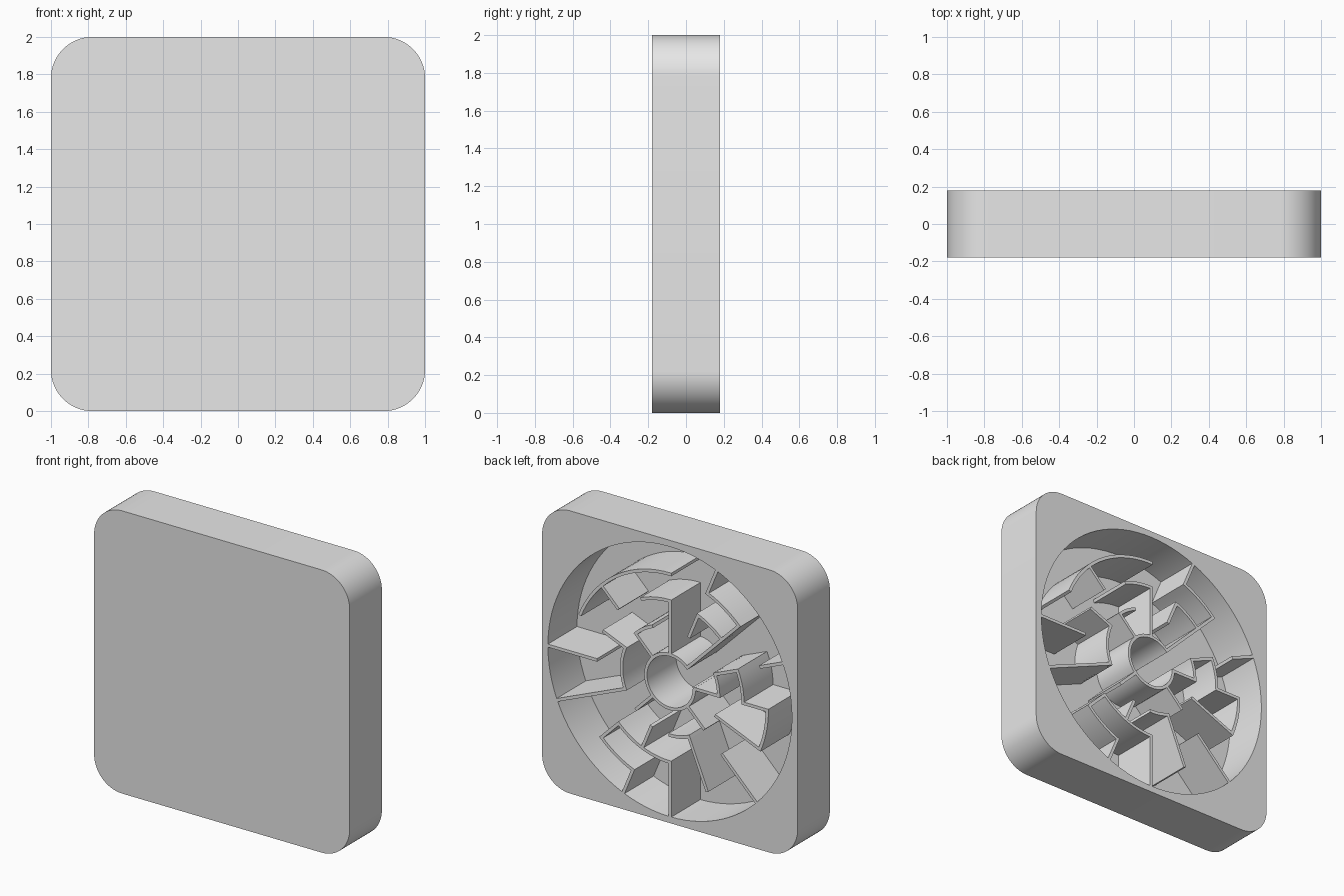
import bpy, bmesh, math

old = bpy.data.objects.get("Cube")
if old:
    bpy.data.objects.remove(old, do_unlink=True)

HALF = 0.18          # half the plate depth
FLOOR = -0.145       # floor of the round recess
THICK = 0.022        # wall thickness
STEP = 22.5          # one maze sector in degrees
RINGS = [0.19, 0.38, 0.57, 0.76, 0.955]

grey = bpy.data.materials.new("plain_grey")
grey.use_nodes = True
grey.diffuse_color = (0.8, 0.8, 0.8, 1)
grey.node_tree.nodes["Principled BSDF"].inputs["Base Color"].default_value = (0.8, 0.8, 0.8, 1)


def polar(r, deg):
    """Point on the maze face, seen from the back."""
    a = math.radians(deg)
    return -r * math.cos(a), 1 + r * math.sin(a)


def prism(name, outline, y0, y1):
    """Extrude an x-z outline from y0 to y1."""
    bm = bmesh.new()
    face = bm.faces.new([bm.verts.new((x, y0, z)) for x, z in outline])
    out = bmesh.ops.extrude_face_region(bm, geom=[face])
    moved = [v for v in out["geom"] if isinstance(v, bmesh.types.BMVert)]
    bmesh.ops.translate(bm, verts=moved, vec=(0, y1 - y0, 0))
    bmesh.ops.recalc_face_normals(bm, faces=bm.faces)
    mesh = bpy.data.meshes.new(name)
    bm.to_mesh(mesh)
    bm.free()
    mesh.materials.append(grey)
    obj = bpy.data.objects.new(name, mesh)
    bpy.context.collection.objects.link(obj)
    return obj


def smooth(obj):
    bpy.ops.object.select_all(action='DESELECT')
    obj.select_set(True)
    bpy.context.view_layer.objects.active = obj
    bpy.ops.object.shade_smooth_by_angle(angle=math.radians(30))


def ring_wall(ring, start, end):
    """Curved wall along a ring, between two sector lines."""
    r = RINGS[ring]
    pad = math.degrees(THICK / 2 / r)
    a0, a1 = start * STEP - pad, end * STEP + pad
    n = max(6, round((a1 - a0) / 4))
    angles = [a0 + (a1 - a0) * i / n for i in range(n + 1)]
    outline = [polar(r + THICK / 2, a) for a in angles]
    outline += [polar(r - THICK / 2, a) for a in reversed(angles)]
    smooth(prism("ring_wall", outline, FLOOR - 0.01, HALF))


def spoke_wall(sector, inner, outer):
    """Straight wall along a sector line, between two rings."""
    a = math.radians(sector * STEP)
    dx, dz = math.sin(a) * THICK / 2, math.cos(a) * THICK / 2
    x0, z0 = polar(RINGS[inner], sector * STEP)
    x1, z1 = polar(RINGS[outer], sector * STEP)
    outline = [(x0 + dx, z0 + dz), (x1 + dx, z1 + dz),
               (x1 - dx, z1 - dz), (x0 - dx, z0 - dz)]
    prism("spoke_wall", outline, FLOOR - 0.01, HALF)


# Rounded square plate
R = 0.22
corners = []
for k, (sx, sz) in enumerate([(1, 1), (-1, 1), (-1, -1), (1, -1)]):
    for i in range(17):
        a = math.radians(90 * k + 90 * i / 16)
        corners.append((sx * (1 - R) + R * math.cos(a), 1 + sz * (1 - R) + R * math.sin(a)))
plate = prism("plate", corners, -HALF, HALF)

# Round recess in the back
cutter = prism("recess_cutter", [polar(RINGS[-1], i * 3.75) for i in range(96)], FLOOR, HALF + 0.1)
cutter.hide_render = True
mod = plate.modifiers.new("recess", 'BOOLEAN')
mod.operation = 'DIFFERENCE'
mod.solver = 'EXACT'
mod.object = cutter
bpy.context.view_layer.objects.active = plate
bpy.ops.object.modifier_apply(modifier=mod.name)
bpy.data.objects.remove(cutter, do_unlink=True)
smooth(plate)

# Curved maze walls: ring, first sector line, last sector line
for wall in [(0, 2, 16), (1, 7, 9), (1, 5, 6), (1, 0, 1), (1, 12, 13),
             (2, 4, 5), (2, 2, 3), (2, 0, 1), (2, 10, 12),
             (3, 4, 7), (3, 2, 3), (3, -1, 0), (3, 10, 11)]:
    ring_wall(*wall)

# Straight maze walls: sector line, inner ring, outer ring
for wall in [(0, 0, 1), (0, 2, 3), (1, 1, 2), (1, 3, 4), (2, 0, 3),
             (3, 1, 2), (3, 3, 4), (4, 0, 2), (6, 0, 1), (6, 2, 3),
             (7, 1, 2), (8, 2, 4), (9, 1, 4), (10, 0, 1), (10, 2, 3),
             (11, 1, 2), (11, 3, 4), (12, 2, 4), (13, 1, 3),
             (14, 0, 1), (14, 2, 4), (15, 1, 3)]:
    spoke_wall(*wall)
